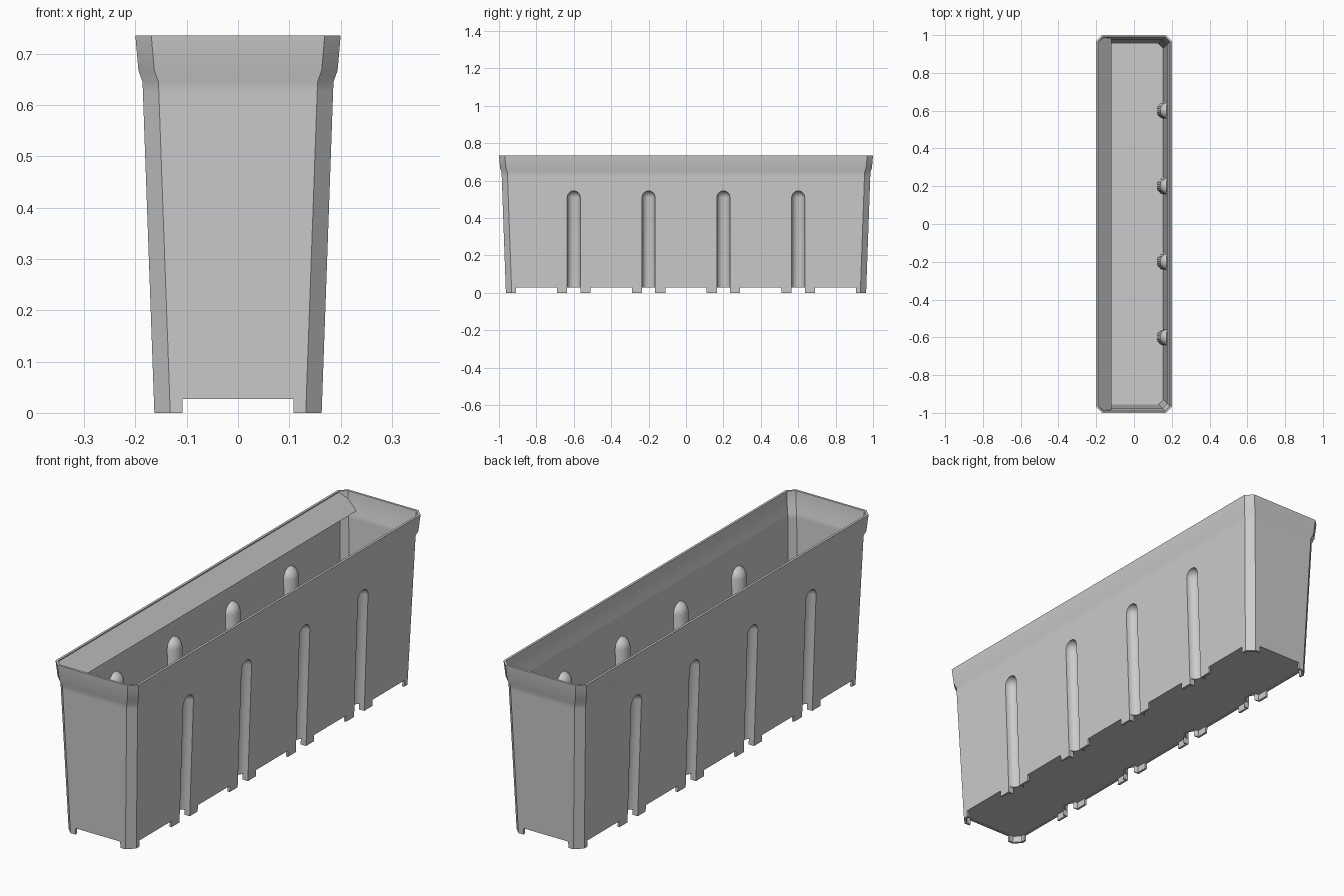
import bpy
import bmesh
from math import cos, sin, pi, radians

if "Cube" in bpy.data.objects:
    bpy.data.objects.remove(bpy.data.objects["Cube"], do_unlink=True)

grey = bpy.data.materials.new("plain grey plastic")
grey.use_nodes = True
colour = (0.6, 0.6, 0.6, 1)
grey.diffuse_color = colour
grey.node_tree.nodes["Principled BSDF"].inputs["Base Color"].default_value = colour

HALF_X, HALF_Y, TOP = 0.2, 1.0, 0.735
WALL = 0.01
DRAFT = 0.0357
GROOVES = (-0.6, -0.2, 0.2, 0.6)


def to_object(bm, name):
    bmesh.ops.recalc_face_normals(bm, faces=bm.faces)
    mesh = bpy.data.meshes.new(name)
    bm.to_mesh(mesh)
    bm.free()
    mesh.materials.append(grey)
    obj = bpy.data.objects.new(name, mesh)
    bpy.context.collection.objects.link(obj)
    return obj


def loft(bm, rings):
    """Skin a stack of equal-length rings and cap both ends."""
    rows = [[bm.verts.new(p) for p in ring] for ring in rings]
    for low, high in zip(rows, rows[1:]):
        for i in range(len(low)):
            j = (i + 1) % len(low)
            bm.faces.new((low[i], low[j], high[j], high[i]))
    bm.faces.new(rows[0][::-1])
    bm.faces.new(rows[-1])


def section(z, inset, chamfer):
    """Rectangle with cut corners."""
    x, y = HALF_X - inset, HALF_Y - inset
    a, b = x - chamfer, y - chamfer
    return [(px, py, z) for px, py in ((x, -b), (x, b), (a, y), (-a, y),
                                       (-x, b), (-x, -b), (-a, -y), (a, -y))]


def box(bm, x, y0, y1, z0, z1):
    loft(bm, [[(-x, y0, z), (x, y0, z), (x, y1, z), (-x, y1, z)] for z in (z0, z1)])


def domed_posts(name, radius):
    """Round-topped posts leaning with both long walls."""
    bm = bmesh.new()
    dome = 0.51
    steps = [(-0.1, radius)]
    steps += [(dome + radius * sin(radians(a)), radius * cos(radians(a)))
              for a in (0, 18, 36, 54, 70, 82)]
    for side in (-1, 1):
        for y in GROOVES:
            rings = []
            for z, r in steps:
                x = side * (HALF_X - 0.037 + DRAFT * z)
                rings.append([(x + r * cos(2 * pi * i / 24), y + r * sin(2 * pi * i / 24), z)
                              for i in range(24)])
            loft(bm, rings)
    return to_object(bm, name)


def cut(target, tool):
    mod = target.modifiers.new("cut", "BOOLEAN")
    mod.operation = "DIFFERENCE"
    mod.solver = "EXACT"
    mod.object = tool
    bpy.context.view_layer.objects.active = target
    bpy.ops.object.modifier_apply(modifier=mod.name)
    bpy.data.objects.remove(tool, do_unlink=True)


# Outer body with drafted walls and flared rim
profile = [(0, 0.037), (0.625, 0.0147), (0.645, 0.014), (0.667, 0.006), (TOP, 0)]
bm = bmesh.new()
loft(bm, [section(z, d, 0.031) for z, d in profile])
planter = to_object(bm, "planter_box")

# Hollow inside and hollow under the floor, leaving room for the groove walls
bm = bmesh.new()
inner = [(0.04, 0.0356)] + profile[1:] + [(TOP + 0.03, -0.003)]
loft(bm, [section(z, d + WALL, 0.025) for z, d in inner])
loft(bm, [section(z, 0.037 - DRAFT * z + WALL, 0.025) for z in (-0.03, 0.03)])
hollow = to_object(bm, "hollow")
cut(hollow, domed_posts("groove_backs", 0.044))
cut(planter, hollow)

# Grooves in both long sides
cut(planter, domed_posts("grooves", 0.035))

# Gaps between the feet along the long sides
bm = bmesh.new()
start = -0.91
for y in GROOVES:
    box(bm, 0.3, start, y - 0.09, -0.05, 0.0275)
    box(bm, 0.3, y - 0.035, y + 0.035, -0.05, 0.0275)
    start = y + 0.09
box(bm, 0.3, start, 0.91, -0.05, 0.0275)
cut(planter, to_object(bm, "side_gaps"))

# Gap between the feet at both ends
bm = bmesh.new()
box(bm, 0.108, -1.1, 1.1, -0.05, 0.0275)
cut(planter, to_object(bm, "end_gap"))

# Sloping lip along one long side
bm = bmesh.new()
lip_points = ((-0.194, -0.964, 0.733), (-0.17, -0.988, 0.708), (-0.12, -0.984, 0.66))
front = [bm.verts.new(p) for p in lip_points]
back = [bm.verts.new((x, -y, z)) for x, y, z in reversed(lip_points)]
bm.faces.new(front + back)
lip = to_object(bm, "sloping_lip")
thick = lip.modifiers.new("thickness", "SOLIDIFY")
thick.thickness = 0.003
thick.offset = 0

# Soft shading on rounded parts, crisp edges elsewhere
bpy.ops.object.select_all(action="DESELECT")
planter.select_set(True)
bpy.context.view_layer.objects.active = planter
bpy.ops.object.shade_smooth_by_angle(angle=radians(30))
